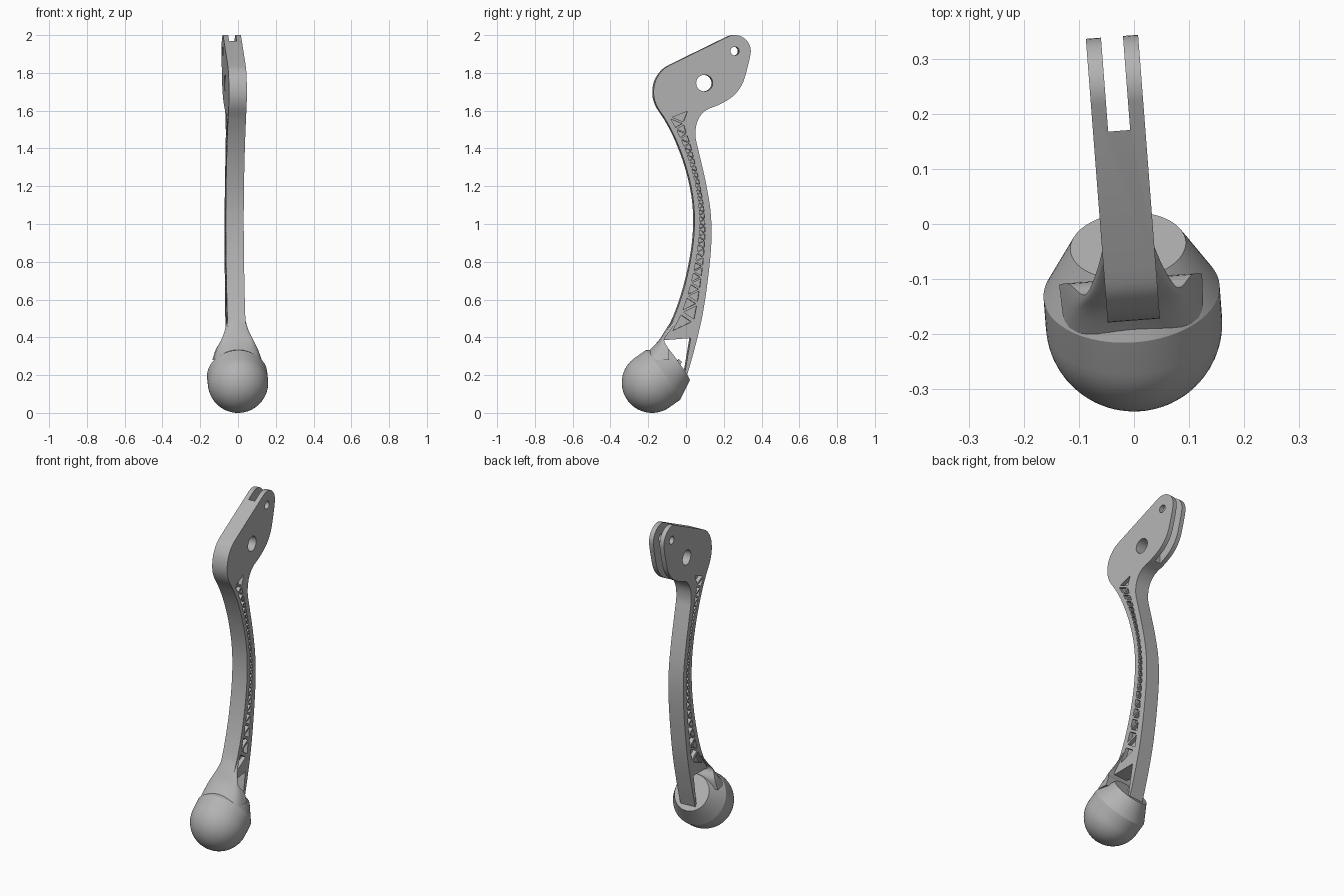
import bpy, bmesh, math
from mathutils import Vector, Matrix

if "Cube" in bpy.data.objects:
    bpy.data.objects.remove(bpy.data.objects["Cube"])

grey = bpy.data.materials.new("satin grey")
grey.use_nodes = True
colour = (0.45, 0.45, 0.45, 1)
grey.diffuse_color = colour
grey.node_tree.nodes["Principled BSDF"].inputs["Base Color"].default_value = colour

HALF = 0.0475                       # half thickness of the arm
BALL = Vector((0, -0.18, 0.16))     # centre of the ball
TURN = (Matrix.Translation(BALL) @ Matrix.Rotation(math.radians(4.4), 4, "Z")
        @ Matrix.Translation(-BALL))


def make_object(name, bm):
    bmesh.ops.recalc_face_normals(bm, faces=bm.faces)
    mesh = bpy.data.meshes.new(name)
    bm.to_mesh(mesh)
    bm.free()
    mesh.materials.append(grey)
    obj = bpy.data.objects.new(name, mesh)
    bpy.context.collection.objects.link(obj)
    return obj


def prism(bm, outline, x0, x1):
    """Extrude a side outline of (y, z) points from x0 to x1."""
    a = [bm.verts.new((x0, y, z)) for y, z in outline]
    b = [bm.verts.new((x1, y, z)) for y, z in outline]
    n = len(a)
    bm.faces.new(a)
    bm.faces.new(b[::-1])
    for i in range(n):
        j = (i + 1) % n
        bm.faces.new((a[i], b[i], b[j], a[j]))


def circle(y, z, r, n=32):
    return [(y + r * math.cos(math.tau * i / n), z + r * math.sin(math.tau * i / n))
            for i in range(n)]


def spline(points, steps=5):
    """Smooth open curve through the points."""
    p = [Vector(q) for q in points]
    p = [p[0]] + p + [p[-1]]
    out = []
    for a, b, c, d in zip(p, p[1:], p[2:], p[3:]):
        for k in range(steps):
            t = k / steps
            out.append(b + (c - a) * t / 2 + (2 * a - 5 * b + 4 * c - d) * t * t / 2
                       + (3 * b - a - 3 * c + d) * t ** 3 / 2)
    return out + [p[-1]]


def across(curve, z):
    """The y of a curve at height z."""
    for a, b in zip(curve, curve[1:]):
        if min(a.y, b.y) <= z <= max(a.y, b.y) and a.y != b.y:
            return a.x + (b.x - a.x) * (z - a.y) / (b.y - a.y)
    return curve[-1].x


def finish(obj, angle):
    obj.data.transform(TURN)
    bpy.ops.object.select_all(action="DESELECT")
    obj.select_set(True)
    bpy.context.view_layer.objects.active = obj
    bpy.ops.object.shade_smooth_by_angle(angle=math.radians(angle))


def cut(obj, cutter):
    mod = obj.modifiers.new("cut", "BOOLEAN")
    mod.operation = "DIFFERENCE"
    mod.solver = "EXACT"
    mod.object = cutter
    cutter.hide_render = True
    deps = bpy.context.evaluated_depsgraph_get()
    mesh = bpy.data.meshes.new_from_object(obj.evaluated_get(deps))
    obj.modifiers.clear()
    obj.data = mesh
    bpy.data.objects.remove(cutter)


# Arm outline: front edge going up, rear edge going down
front = spline([(-.16, .35), (-.138, .386), (-.074, .49), (-.016, .65), (.026, .836),
                (.042, 1), (.032, 1.153), (-.005, 1.31), (-.058, 1.45), (-.11, 1.55),
                (-.158, 1.625), (-.175, 1.69), (-.164, 1.76), (-.127, 1.815),
                (-.085, 1.843)])
eye_y, eye_z = .256, 1.915
eye = [(eye_y + .085 * math.cos(math.radians(a)), eye_z + .085 * math.sin(math.radians(a)))
       for a in range(114, -11, -8)]
rear = spline([(.334, 1.87), (.3, 1.75), (.25, 1.68), (.18, 1.635), (.1, 1.6),
               (.058, 1.545), (.047, 1.47), (.063, 1.39), (.1, 1.23), (.127, 1.07),
               (.132, .915), (.116, .73), (.085, .52), (.04, .33), (-.005, .175),
               (-.032, .09)])
foot = [(-.1, .12), (-.15, .25)]

bm = bmesh.new()
prism(bm, [tuple(p) for p in front] + eye + [tuple(p) for p in rear] + foot, -HALF, HALF)
arm = make_object("lever_arm", bm)

# Triangular pockets on both sides, larger toward the ends
nodes, z, at_front = [], .42, True
while z < 1.62:
    inner = across(front, z) + .025
    outer = across(rear, z) - .032 - max(0, z - 1.45) * .4
    nodes.append(Vector((inner if at_front else outer, z)))
    z += max(.018, (outer - inner) * .52)
    at_front = not at_front

bm = bmesh.new()
for tri in zip(nodes, nodes[1:], nodes[2:]):
    mid = sum(tri, Vector((0, 0))) / 3
    shape = [mid + (p - mid) * .72 for p in tri]
    for side in (-1, 1):
        prism(bm, shape, side * HALF * .5, side * HALF * 2)

# Open window above the ball and the pivot hole
prism(bm, [(-.12, .385), (.022, .396), (-.013, .19), (-.128, .362)], -.2, .2)
prism(bm, circle(.095, 1.746, .044), -.2, .2)
cut(arm, make_object("pocket_cutter", bm))

# Fork slot, then the small hole through both fork tines
bm = bmesh.new()
prism(bm, [(.17, 1.5), (.5, 1.5), (.5, 2.2), (.17, 2.2)], -.02, .02)
cut(arm, make_object("slot_cutter", bm))
bm = bmesh.new()
prism(bm, circle(eye_y, eye_z, .023), -.2, .2)
cut(arm, make_object("pin_hole_cutter", bm))
finish(arm, 25)

# Ball with a tapered collar and flat end, turned about a sloping axis
profile = [(.16 * math.sin(math.pi * i / 32), -.16 * math.cos(math.pi * i / 32))
           for i in range(17)] + [(.16, .07), (.105, .172), (0, .172)]
bm = bmesh.new()
verts = [bm.verts.new((r, 0, h)) for r, h in profile]
edges = [bm.edges.new(pair) for pair in zip(verts, verts[1:])]
bmesh.ops.spin(bm, geom=verts + edges, axis=(0, 0, 1), cent=(0, 0, 0),
               angle=math.tau, steps=64)
bmesh.ops.remove_doubles(bm, verts=bm.verts, dist=.0001)
axis = Vector((0, .82, .575))
bm.transform(Matrix.Translation(BALL) @ axis.to_track_quat("Z", "X").to_matrix().to_4x4())
finish(make_object("ball_knob", bm), 25)

# Flared neck blending the front edge of the arm into the ball
sections = spline([(.28, -.25, -.1, .13), (.335, -.19, -.1, .112), (.386, -.141, -.122, .085),
                   (.44, -.107, -.085, .062), (.5, -.069, -.045, HALF)])
bm = bmesh.new()
rings = []
for z, y0, y1, half in sections:
    ring = []
    for i in range(17):
        a = math.pi * i / 16
        ring.append(bm.verts.new((half * math.cos(a), y1 + (y0 - y1) * math.sin(a) ** .6
                                  if 0 < i < 16 else y1, z)))
    rings.append(ring)
for low, high in zip(rings, rings[1:]):
    for i in range(17):
        j = (i + 1) % 17
        bm.faces.new((low[i], low[j], high[j], high[i]))
bm.faces.new(rings[0])
bm.faces.new(rings[-1])
finish(make_object("neck_flare", bm), 40)

# Small nub on the flat end of the ball
bm = bmesh.new()
prism(bm, [(-.06, .25), (-.04, .285), (-.022, .27), (-.045, .235)], -.015, .015)
finish(make_object("end_nub", bm), 25)
